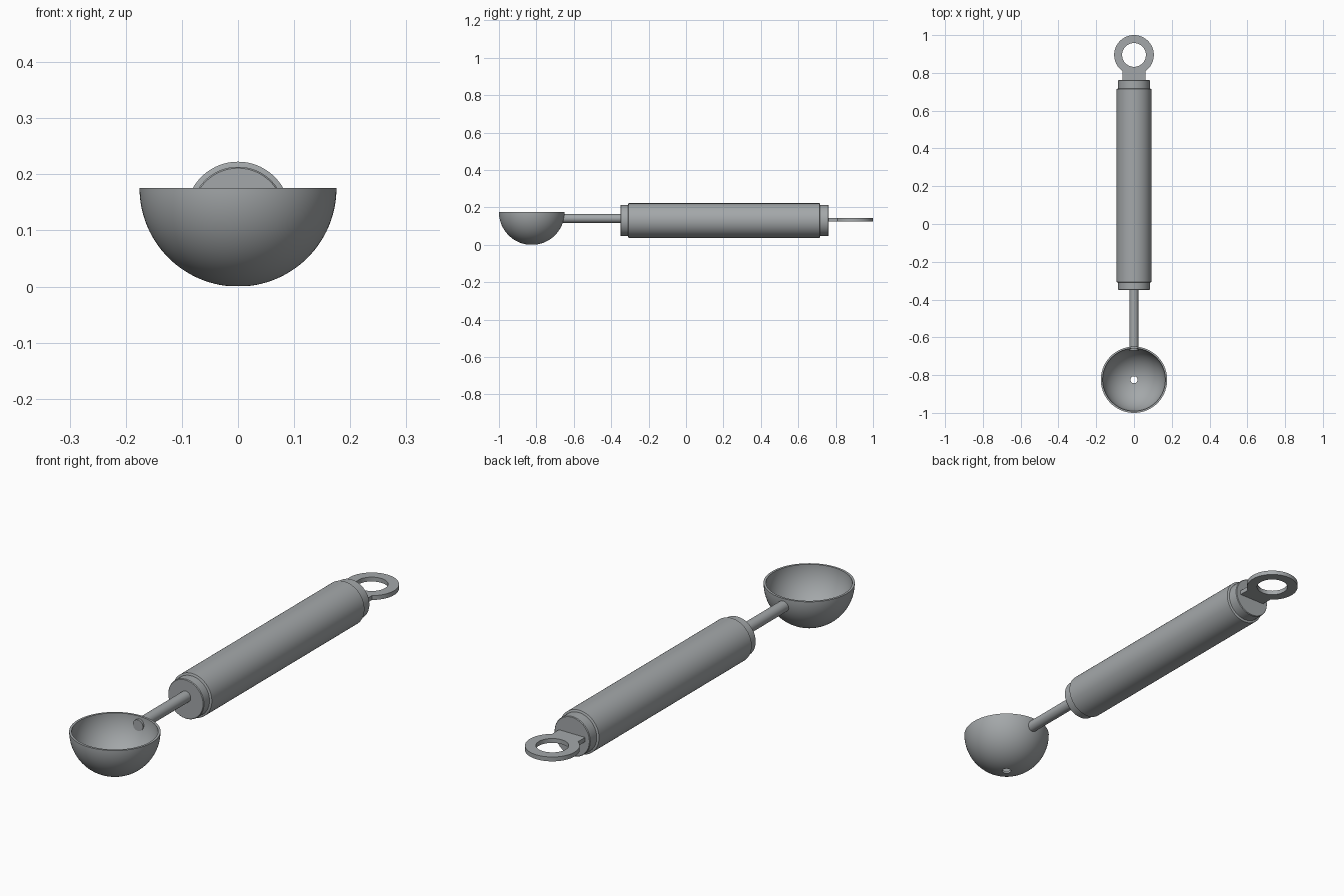
import bpy, bmesh, math
from mathutils import Matrix

if "Cube" in bpy.data.objects:
    bpy.data.objects.remove(bpy.data.objects["Cube"])

steel = bpy.data.materials.new("brushed steel grey")
steel.diffuse_color = (0.37, 0.39, 0.40, 1)
steel.use_nodes = True
steel.node_tree.nodes["Principled BSDF"].inputs["Base Color"].default_value = steel.diffuse_color


def finish(name, bm, angle=30):
    bmesh.ops.recalc_face_normals(bm, faces=bm.faces)
    me = bpy.data.meshes.new(name)
    bm.to_mesh(me)
    bm.free()
    ob = bpy.data.objects.new(name, me)
    bpy.context.collection.objects.link(ob)
    me.materials.append(steel)
    bpy.ops.object.select_all(action='DESELECT')
    ob.select_set(True)
    bpy.context.view_layer.objects.active = ob
    bpy.ops.object.shade_smooth_by_angle(angle=math.radians(angle))
    return ob


def lathe(name, profile, matrix, segments=96, closed=False):
    """Spin (radius, height) points about local z, then place by matrix."""
    bm = bmesh.new()
    vs = [bm.verts.new((r, 0, h)) for r, h in profile]
    es = [bm.edges.new(p) for p in zip(vs, vs[1:])]
    if closed:
        es.append(bm.edges.new((vs[-1], vs[0])))
    bmesh.ops.spin(bm, geom=vs + es, cent=(0, 0, 0), axis=(0, 0, 1),
                   angle=math.tau, steps=segments)
    bmesh.ops.remove_doubles(bm, verts=bm.verts, dist=1e-5)
    bm.transform(matrix)
    return finish(name, bm)


def along_y(z):
    # local z runs along world y at height z
    return Matrix.Translation((0, 0, z)) @ Matrix.Rotation(-math.pi / 2, 4, 'X')


# Hemispherical scoop bowl with a drain hole at the bottom
R, r, hole = 0.1755, 0.166, 0.0185


def arc(rad, n=32):
    a0 = math.asin(hole / rad)
    return [(rad * math.sin(a), -rad * math.cos(a))
            for a in (a0 + (math.pi / 2 - a0) * i / n for i in range(n + 1))]


lathe("scoop_bowl", arc(R) + arc(r)[::-1],
      Matrix.Translation((0, -0.8245, 0.1755)), closed=True)

# Thin rod joining bowl and handle
lathe("rod", [(0, -0.67), (0.0235, -0.67), (0.0235, -0.34), (0, -0.34)],
      along_y(0.141), 48)

# Grip, with a narrower stepped cap at each end
Z = 0.13
lathe("grip", [(0, -0.31), (0.0865, -0.31), (0.0925, -0.307),
               (0.0925, 0.714), (0.0865, 0.717), (0, 0.717)], along_y(Z))
for name, a, b in (("front_cap", -0.35, -0.30), ("back_cap", 0.763, 0.71)):
    s = 1 if b > a else -1
    lathe(name, [(0, a), (0.081, a), (0.0835, a + s * 0.003),
                 (0.0835, b), (0, b)], along_y(Z))

# Flat hanging ring with its tab, as one outline extruded
ro, ri, cy, zc, th, half = 0.105, 0.063, 0.895, 0.133, 0.0185, 0.061
cu = bpy.data.curves.new("hanging_ring_outline", 'CURVE')
cu.dimensions = '2D'
cu.fill_mode = 'BOTH'
cu.extrude = th / 2
start = -math.pi / 2 + math.asin(half / ro)
sweep = math.tau - 2 * math.asin(half / ro)
outer = [(ro * math.cos(start + sweep * i / 80), cy + ro * math.sin(start + sweep * i / 80))
         for i in range(81)] + [(-half, 0.75), (half, 0.75)]
inner = [(ri * math.cos(math.tau * i / 64), cy + ri * math.sin(math.tau * i / 64))
         for i in range(64)]
for loop in (outer, inner):
    sp = cu.splines.new('POLY')
    sp.points.add(len(loop) - 1)
    sp.use_cyclic_u = True
    for p, (x, y) in zip(sp.points, loop):
        p.co = (x, y, 0, 1)
tmp = bpy.data.objects.new("outline", cu)
bpy.context.collection.objects.link(tmp)
bm = bmesh.new()
bm.from_mesh(tmp.evaluated_get(bpy.context.evaluated_depsgraph_get()).to_mesh())
bpy.data.objects.remove(tmp)
bmesh.ops.remove_doubles(bm, verts=bm.verts, dist=1e-5)
bm.transform(Matrix.Translation((0, 0, zc)))
finish("hanging_ring", bm)
